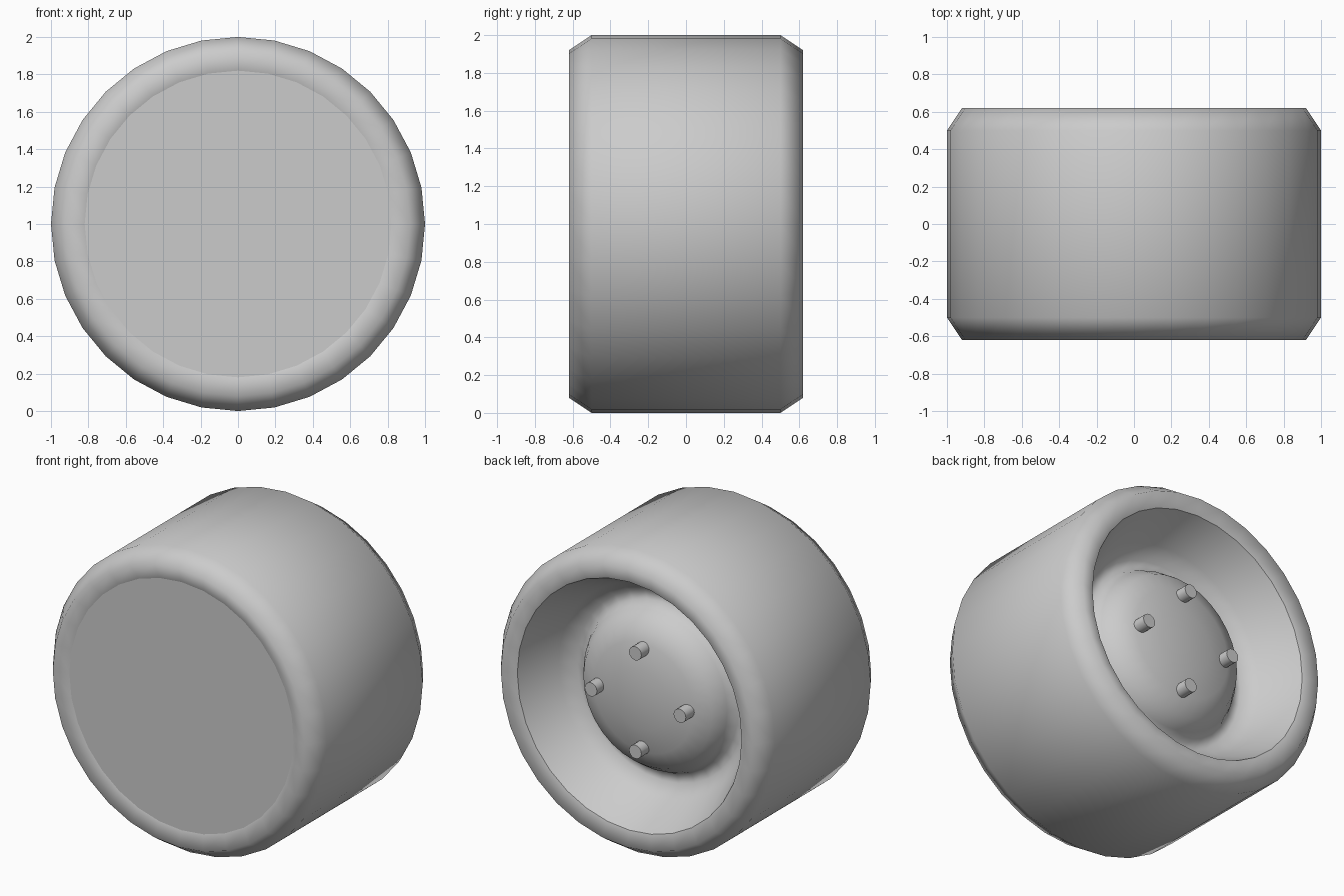
import bpy
import bmesh
from math import sin, cos, pi, radians

if "Cube" in bpy.data.objects:
    bpy.data.objects.remove(bpy.data.objects["Cube"])

SIDES = 32
CENTRE_Z = 1.0


def lathe(name, profile, sides=SIDES, cx=0.0, cz=CENTRE_Z, angle=80):
    """Spin (radius, y) points about the y axis; radius 0 makes a pole."""
    bm = bmesh.new()
    rings = []
    for r, y in profile:
        if r == 0:
            rings.append([bm.verts.new((cx, y, cz))] * sides)
        else:
            rings.append([bm.verts.new((cx + r * cos(2 * pi * j / sides), y,
                                        cz + r * sin(2 * pi * j / sides)))
                          for j in range(sides)])
    for a, b in zip(rings, rings[1:]):
        for j in range(sides):
            k = (j + 1) % sides
            quad = list(dict.fromkeys((a[j], a[k], b[k], b[j])))
            bm.faces.new(quad)
    mesh = bpy.data.meshes.new(name)
    bm.to_mesh(mesh)
    bm.free()
    obj = bpy.data.objects.new(name, mesh)
    bpy.context.collection.objects.link(obj)
    bpy.ops.object.select_all(action='DESELECT')
    obj.select_set(True)
    bpy.context.view_layer.objects.active = obj
    bpy.ops.object.shade_smooth_by_angle(angle=radians(angle))
    return obj


# Tyre: chamfered shoulders with a slightly dished sidewall
lathe("tyre", [(0.82, 0.59), (0.92, 0.62), (1.0, 0.5),
               (1.0, -0.5), (0.92, -0.62), (0.82, -0.59)])

# Flat cover closing the front of the wheel
lathe("front_cover", [(0.82, -0.59), (0, -0.59)])

# Rim: domed hub, valley and flared bowl open to the back
lathe("rim", [(0, 0.49), (0.2, 0.475), (0.36, 0.445), (0.47, 0.40),
              (0.525, 0.32), (0.56, 0.25), (0.62, 0.25),
              (0.70, 0.33), (0.82, 0.59)])

# Four wheel studs on the hub
for i in range(4):
    t = i * pi / 2
    lathe(f"wheel_stud_{i + 1}",
          [(0, 0.53), (0.045, 0.53), (0.045, 0.40), (0, 0.40)],
          sides=16, cx=0.325 * cos(t), cz=CENTRE_Z + 0.325 * sin(t), angle=40)
